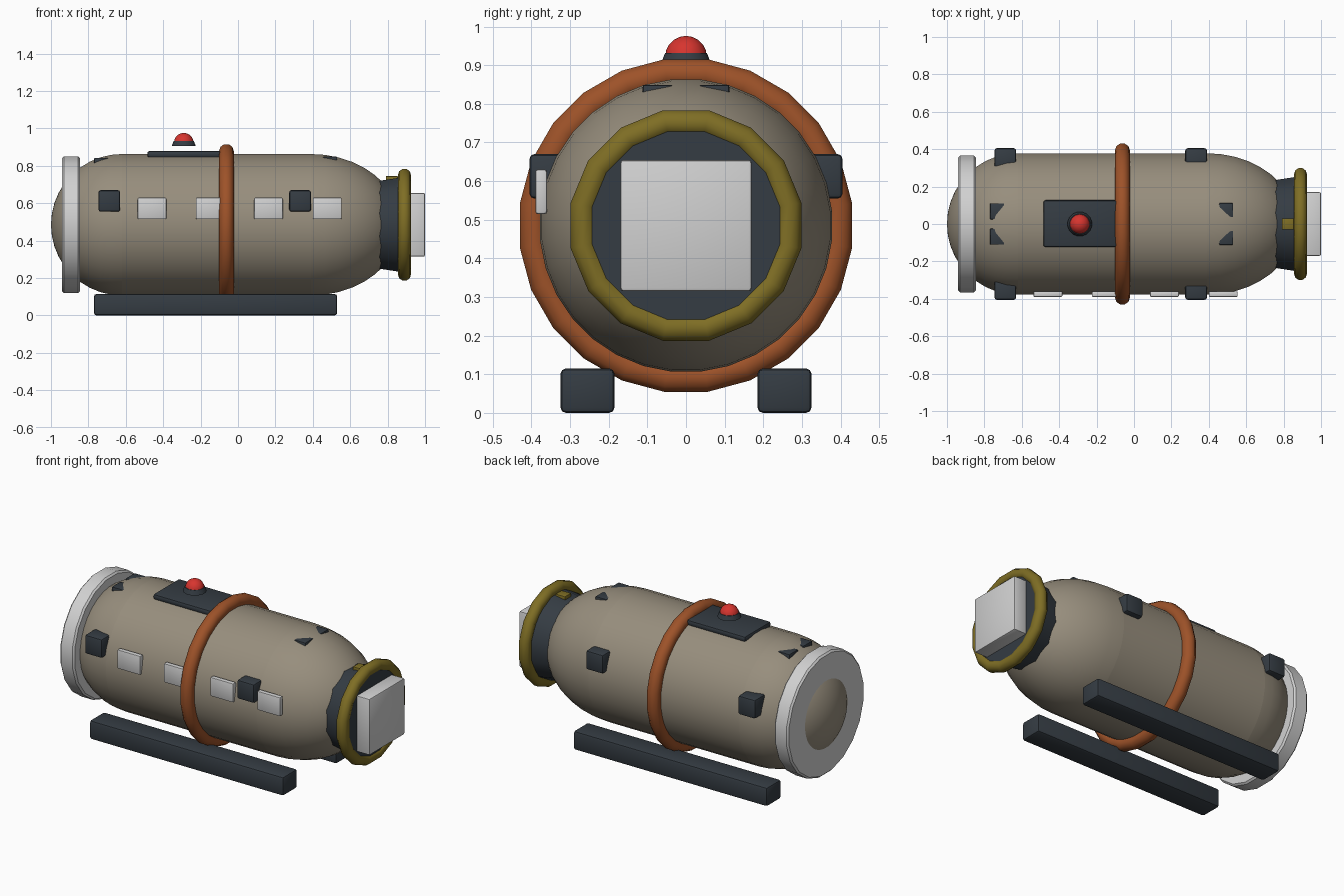
import bpy, bmesh, math

if "Cube" in bpy.data.objects:
    bpy.data.objects.remove(bpy.data.objects["Cube"])

ZC = 0.485   # height of the capsule axis


def mat(name, r, g, b):
    m = bpy.data.materials.new(name)
    m.diffuse_color = (r, g, b, 1)
    m.use_nodes = True
    m.node_tree.nodes["Principled BSDF"].inputs["Base Color"].default_value = m.diffuse_color
    return m


TAN = mat("warm_grey", 0.31, 0.27, 0.205)
DARK = mat("dark_slate", 0.035, 0.045, 0.056)
RUST = mat("rust_orange", 0.34, 0.085, 0.022)
OLIVE = mat("olive_yellow", 0.21, 0.155, 0.018)
WHITE = mat("off_white", 0.64, 0.64, 0.64)
RED = mat("signal_red", 0.68, 0.035, 0.028)


def finish(name, bm, material, smooth=35):
    bmesh.ops.recalc_face_normals(bm, faces=bm.faces)
    me = bpy.data.meshes.new(name)
    bm.to_mesh(me)
    bm.free()
    me.materials.append(material)
    ob = bpy.data.objects.new(name, me)
    bpy.context.collection.objects.link(ob)
    bpy.ops.object.select_all(action='DESELECT')
    ob.select_set(True)
    bpy.context.view_layer.objects.active = ob
    bpy.ops.object.shade_smooth_by_angle(angle=math.radians(smooth))
    return ob


def box(name, x, y, z, material, bevel=0.01):
    """Bevelled box from (min, max) ranges."""
    bm = bmesh.new()
    bmesh.ops.create_cube(bm, size=1)
    for v in bm.verts:
        v.co = [(a + b) / 2 + c * (b - a) for (a, b), c in zip((x, y, z), v.co)]
    if bevel:
        bmesh.ops.bevel(bm, geom=bm.edges[:], offset=bevel, segments=2,
                        profile=0.5, affect='EDGES')
    return finish(name, bm, material)


def lathe(name, profile, material, sides, axis='X', origin=(0, 0, ZC), closed=False, smooth=35):
    """Revolve (position, radius) points around the x or z axis."""
    bm = bmesh.new()
    rings = []
    for p, r in profile:
        ring = []
        for i in range(1 if r < 1e-5 else sides):
            a = 2 * math.pi * (i + 0.5) / sides
            u, w = r * math.cos(a), r * math.sin(a)
            co = (p, u, w) if axis == 'X' else (u, w, p)
            ring.append(bm.verts.new([c + o for c, o in zip(co, origin)]))
        rings.append(ring)
    pairs = list(zip(rings, rings[1:]))
    if closed:
        pairs.append((rings[-1], rings[0]))
    for a, b in pairs:
        for i in range(sides):
            j = (i + 1) % sides
            if len(a) == 1:
                bm.faces.new((a[0], b[j], b[i]))
            elif len(b) == 1:
                bm.faces.new((a[i], a[j], b[0]))
            else:
                bm.faces.new((a[i], a[j], b[j], b[i]))
    if not closed:
        for ring in (rings[0], rings[-1]):
            if len(ring) > 1:
                bm.faces.new(ring)
    return finish(name, bm, material, smooth)


def hoop(name, x, major, minor, material, sides):
    n = 10
    pts = [(x + minor * math.cos(2 * math.pi * k / n), major + minor * math.sin(2 * math.pi * k / n))
           for k in range(n)]
    return lathe(name, pts, material, sides, closed=True, smooth=50)


# Hull: rear dome, straight middle, longer nose dome
R = 0.38
q = [math.pi / 2 * k / 10 for k in range(11)]
lathe("rear_dome", [(-0.62 - R * math.cos(a), R * math.sin(a)) for a in q], TAN, 32)
lathe("hull_tube", [(-0.62, R), (0.39, R)], TAN, 32)
lathe("nose_dome", [(0.39 + 0.48 * math.sin(a), R * math.cos(a)) for a in q], TAN, 32)

# Rear collar, middle hoop, docking collar and its ring
lathe("rear_collar", [(-0.94, 0.36), (-0.93, 0.37), (-0.855, 0.37), (-0.845, 0.36)], WHITE, 20)
hoop("middle_hoop", -0.062, 0.396, 0.04, RUST, 24)
lathe("docking_collar", [(0.755, 0.243), (0.905, 0.267), (0.915, 0.26)], DARK, 12)
hoop("docking_ring", 0.89, 0.271, 0.035, OLIVE, 16)
box("docking_latch", (0.79, 0.855), (-0.03, 0.03), (0.71, 0.745), OLIVE, 0.004)
box("docking_hatch", (0.91, 1.0), (-0.17, 0.17), (0.315, 0.655), WHITE, 0.008)

# Mirrored parts: skids, side thrusters, roof pads
for side, s in (("front", -1), ("back", 1)):
    def span(a, b):
        return tuple(sorted((s * a, s * b)))
    box(side + "_skid", (-0.77, 0.53), span(0.185, 0.325), (0, 0.115), DARK, 0.014)
    for end, x in (("rear", -0.688), ("nose", 0.332)):
        box(f"{side}_{end}_thruster", (x - 0.058, x + 0.058), span(0.29, 0.405),
            (0.555, 0.67), DARK, 0.012)
    box(side + "_rear_roof_pad", (-0.77, -0.69), span(0.025, 0.11), (0.78, 0.842), DARK, 0.005)
    box(side + "_nose_roof_pad", (0.455, 0.53), span(0.035, 0.112), (0.78, 0.849), DARK, 0.005)

# Row of windows on the front side only
for k, x in enumerate((-0.46, -0.148, 0.163, 0.477)):
    box(f"window_{k + 1}", (x - 0.077, x + 0.077), (-0.39, -0.36), (0.515, 0.63), WHITE, 0.006)

# Roof plate with beacon
box("roof_plate", (-0.485, -0.09), (-0.123, 0.127), (0.845, 0.879), DARK, 0.012)
top = (-0.29, 0, 0)
lathe("beacon_base", [(0.905, 0.066), (0.932, 0.055)], DARK, 16, 'Z', top)
lathe("beacon_lamp", [(0.922 + 0.054 * math.sin(a), 0.054 * math.cos(a)) for a in q[::2]],
      RED, 14, 'Z', top, smooth=60)
